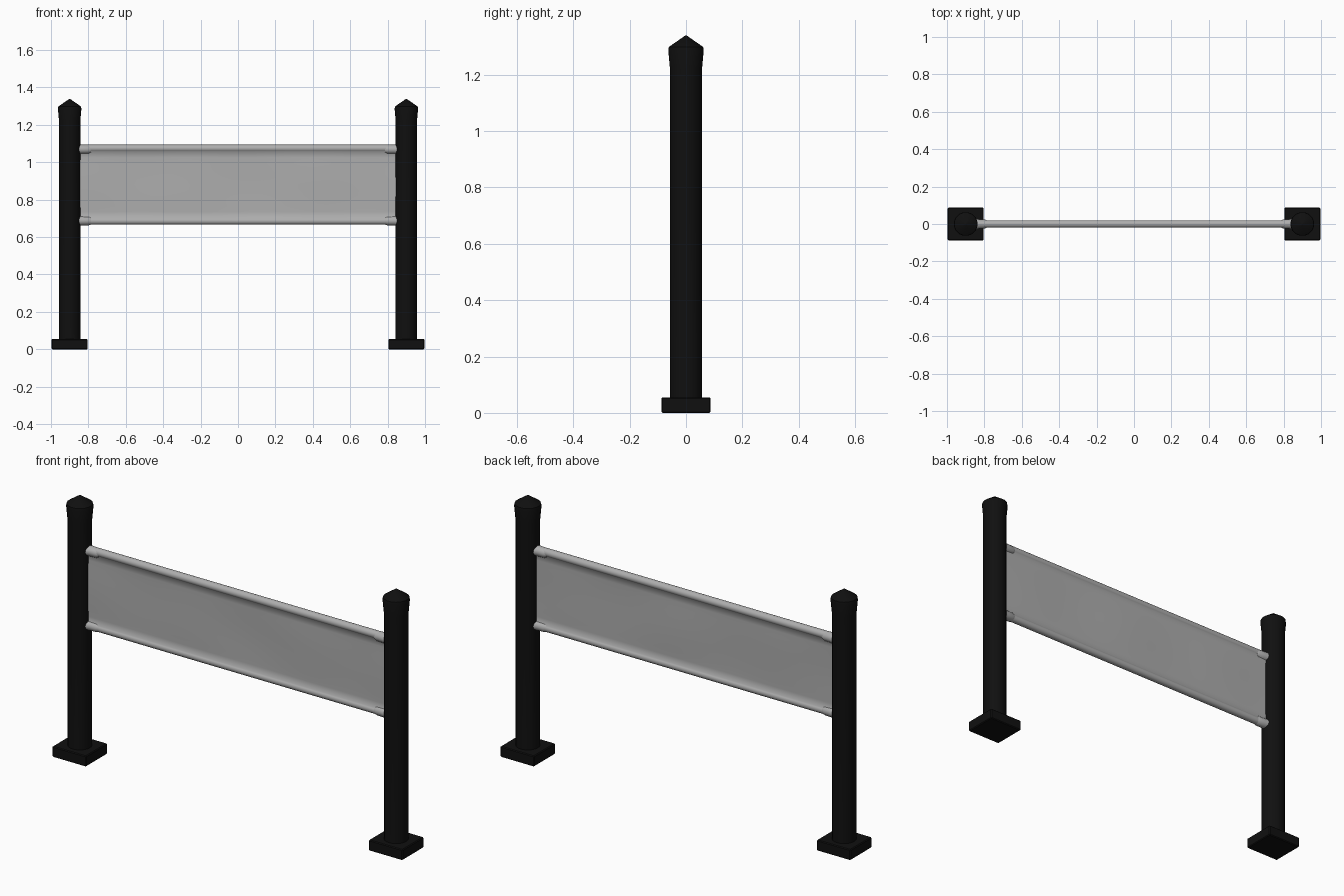
import bpy, bmesh, math

if "Cube" in bpy.data.objects:
    bpy.data.objects.remove(bpy.data.objects["Cube"])


def material(name, rgb):
    m = bpy.data.materials.new(name)
    m.diffuse_color = (*rgb, 1)
    m.use_nodes = True
    m.node_tree.nodes["Principled BSDF"].inputs["Base Color"].default_value = m.diffuse_color
    return m


BLACK = material("black_post", (0.005, 0.005, 0.005))
GREY = material("grey_fabric", (0.42, 0.42, 0.42))


def finish(bm, name, mat, angle=35):
    bmesh.ops.recalc_face_normals(bm, faces=bm.faces)
    me = bpy.data.meshes.new(name)
    bm.to_mesh(me)
    bm.free()
    me.materials.append(mat)
    ob = bpy.data.objects.new(name, me)
    bpy.context.collection.objects.link(ob)
    bpy.ops.object.select_all(action='DESELECT')
    ob.select_set(True)
    bpy.context.view_layer.objects.active = ob
    bpy.ops.object.shade_smooth_by_angle(angle=math.radians(angle))
    return ob


def loft(name, rings, mat, angle=35):
    """Skin a list of equal-length closed rings and cap both ends."""
    bm = bmesh.new()
    loops = [[bm.verts.new(p) for p in r] for r in rings]
    n = len(loops[0])
    for a, b in zip(loops, loops[1:]):
        for i in range(n):
            j = (i + 1) % n
            bm.faces.new((a[i], a[j], b[j], b[i]))
    bm.faces.new(loops[0])
    bm.faces.new(loops[-1])
    return finish(bm, name, mat, angle)


def box(name, centre, size, bevel, mat):
    bm = bmesh.new()
    bmesh.ops.create_cube(bm, size=1)
    for v in bm.verts:
        v.co = [c + s * k for c, s, k in zip(centre, size, v.co)]
    bmesh.ops.bevel(bm, geom=bm.edges[:], offset=bevel, segments=1, affect='EDGES')
    return finish(bm, name, mat, 30)


def post_ring(x, r, z, n=16):
    return [(x + r * math.cos((i + .5) * math.tau / n),
             r * math.sin((i + .5) * math.tau / n), z) for i in range(n)]


# Fabric: a thin sheet whose top and bottom hems wrap round a rod
TOP, BOTTOM = 1.074, 0.686
HEM, SHEET = 0.02, 0.011


def fabric_ring(x):
    side = []
    for i in range(9):                      # upper hem, tip down
        a = math.pi / 2 - math.pi * 0.8 * i / 8
        side.append((HEM * math.cos(a), TOP + HEM * math.sin(a)))
    for i in range(1, 12):                  # sheet between hems
        t = i / 12
        side.append((SHEET, TOP - 0.02 + (BOTTOM - TOP + 0.04) * t))
    for i in range(9):                      # lower hem
        a = math.pi * 0.3 - math.pi * 0.8 * i / 8
        side.append((HEM * math.cos(a), BOTTOM + HEM * math.sin(a)))

    def wave(z):                            # soft creases, fading at the hems
        fade = max(0, math.sin(math.pi * (z - BOTTOM) / (TOP - BOTTOM)))
        return 0.003 * fade * math.sin(7 * x + 5 * z) * math.cos(3 * x - 4 * z)

    front = [(x, -y + wave(z), z) for y, z in side]
    back = [(x, y + wave(z), z) for y, z in reversed(side[1:-1])]
    return front + back


loft("fabric_banner", [fabric_ring(-0.85 + 1.7 * i / 40) for i in range(41)], GREY, 60)

for s, label in ((-1, "left"), (1, "right")):
    x = s * 0.9
    # Square foot
    box(label + "_base", (x, 0, 0.0275), (0.192, 0.174, 0.055), 0.004, BLACK)
    # Round post with a flared, pointed top
    profile = [(0.058, 0.03), (0.058, 1.22), (0.064, 1.285), (0.062, 1.298), (0.002, 1.339)]
    loft(label + "_post", [post_ring(x, r, z) for r, z in profile], BLACK)
    # Flared sleeves where the rods meet the post
    for z, level in ((1.069, "top"), (0.687, "bottom")):
        rings = []
        for px, r in ((0.785, 0.019), (0.797, 0.024), (0.83, 0.025), (0.856, 0.029)):
            rings.append([(s * px, r * math.cos(i * math.tau / 12),
                           z + min(r, 0.026) * math.sin(i * math.tau / 12))
                          for i in range(12)])
        loft(f"{label}_{level}_sleeve", rings, GREY, 50)
